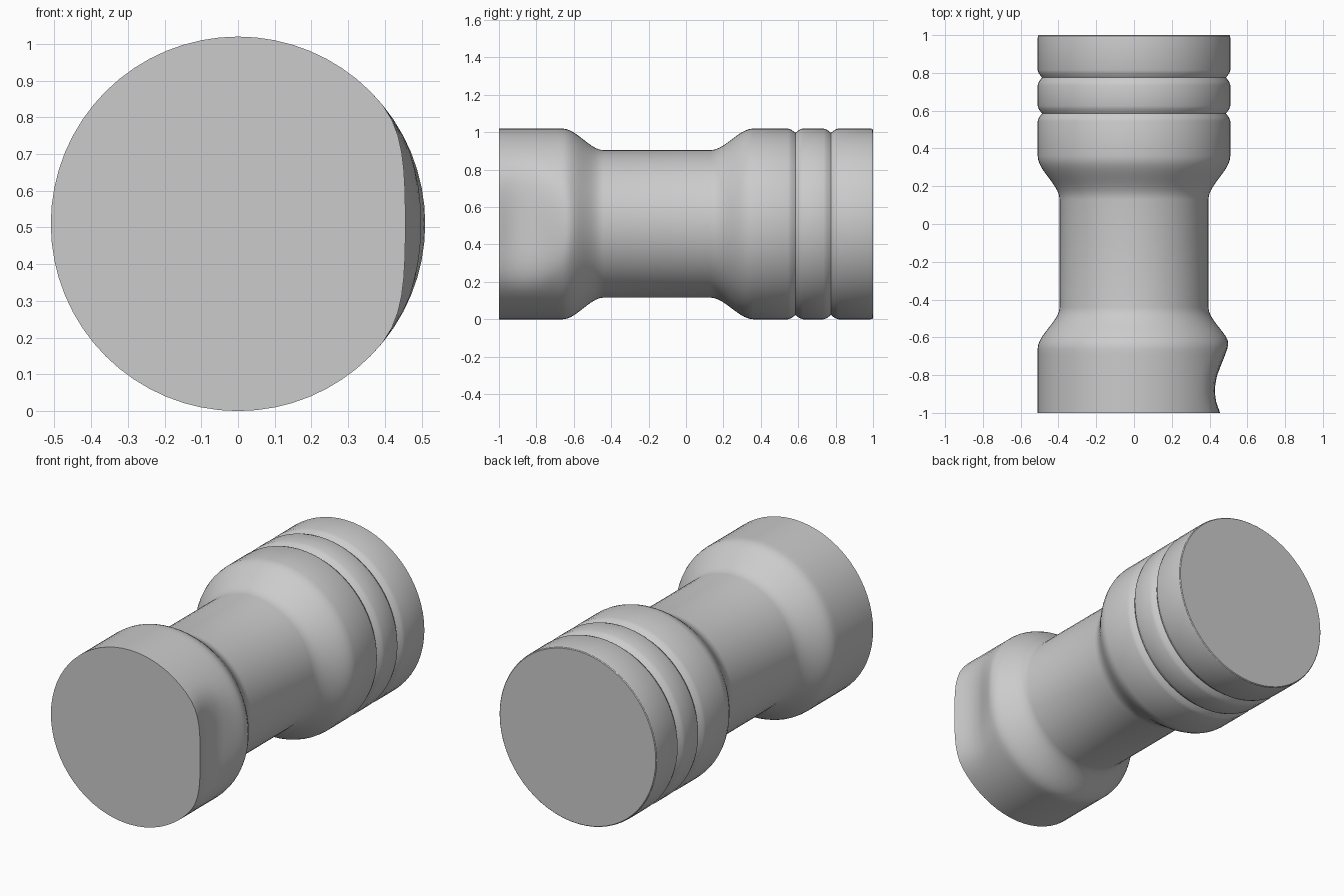
import bpy, bmesh, math

if "Cube" in bpy.data.objects:
    bpy.data.objects.remove(bpy.data.objects["Cube"])

SEG = 64
R, CZ = 0.51, 0.51

grey = bpy.data.materials.new("plain grey")
grey.diffuse_color = (0.6, 0.6, 0.6, 1)
grey.use_nodes = True
grey.node_tree.nodes["Principled BSDF"].inputs["Base Color"].default_value = grey.diffuse_color


def ease(a, b, t):
    return a + (b - a) * t * t * (3 - 2 * t)


def lerp_table(table, y):
    for (y0, v0), (y1, v1) in zip(table, table[1:]):
        if y <= y1:
            return v0 + (v1 - v0) * (y - y0) / (y1 - y0)
    return table[-1][1]


def smooth_min(a, b, k):
    h = max(k - abs(a - b), 0) / k
    return min(a, b) - h * h * k / 4


# Lengthwise profile: (y, radius)
GRIP = 0.394
profile = [(-1 + 0.34 * i / 12, R) for i in range(12)]
profile += [(-0.66 + 0.22 * i / 10, ease(R, GRIP, i / 10)) for i in range(11)]
profile += [(0.13 + 0.23 * i / 10, ease(GRIP, R, i / 10)) for i in range(11)]
for g in (0.585, 0.775):  # V grooves with softened lips
    profile += [(g - 0.04, R), (g - 0.022, R - 0.006), (g, R - 0.023),
                (g + 0.022, R - 0.006), (g + 0.04, R)]
profile += [(0.985, R), (0.996, R - 0.002), (1.0, R - 0.006)]

# Depth limit of the thumb dent on the +x side
dent = [(-1.0, 0.457), (-0.95, 0.437), (-0.9, 0.428), (-0.85, 0.430),
        (-0.8, 0.440), (-0.75, 0.461), (-0.7, 0.487), (-0.65, 0.520),
        (-0.6, 0.56), (-0.5, 0.64)]

bm = bmesh.new()
rings = []
for y, r in profile:
    ring = []
    for i in range(SEG):
        a = 2 * math.pi * i / SEG
        x, z = r * math.cos(a), r * math.sin(a)
        if y < -0.5 and x > 0:
            x = smooth_min(x, lerp_table(dent, y), 0.07)
        ring.append(bm.verts.new((x, y, CZ + z)))
    rings.append(ring)
for a, b in zip(rings, rings[1:]):
    for i in range(SEG):
        j = (i + 1) % SEG
        bm.faces.new((a[i], a[j], b[j], b[i]))
# Flat end caps
bm.faces.new(rings[0])
bm.faces.new(rings[-1])
bmesh.ops.recalc_face_normals(bm, faces=bm.faces)

mesh = bpy.data.meshes.new("grip_handle")
bm.to_mesh(mesh)
bm.free()
mesh.materials.append(grey)
handle = bpy.data.objects.new("grip_handle", mesh)
bpy.context.collection.objects.link(handle)
bpy.context.view_layer.objects.active = handle
handle.select_set(True)
bpy.ops.object.shade_smooth_by_angle(angle=math.radians(30))
